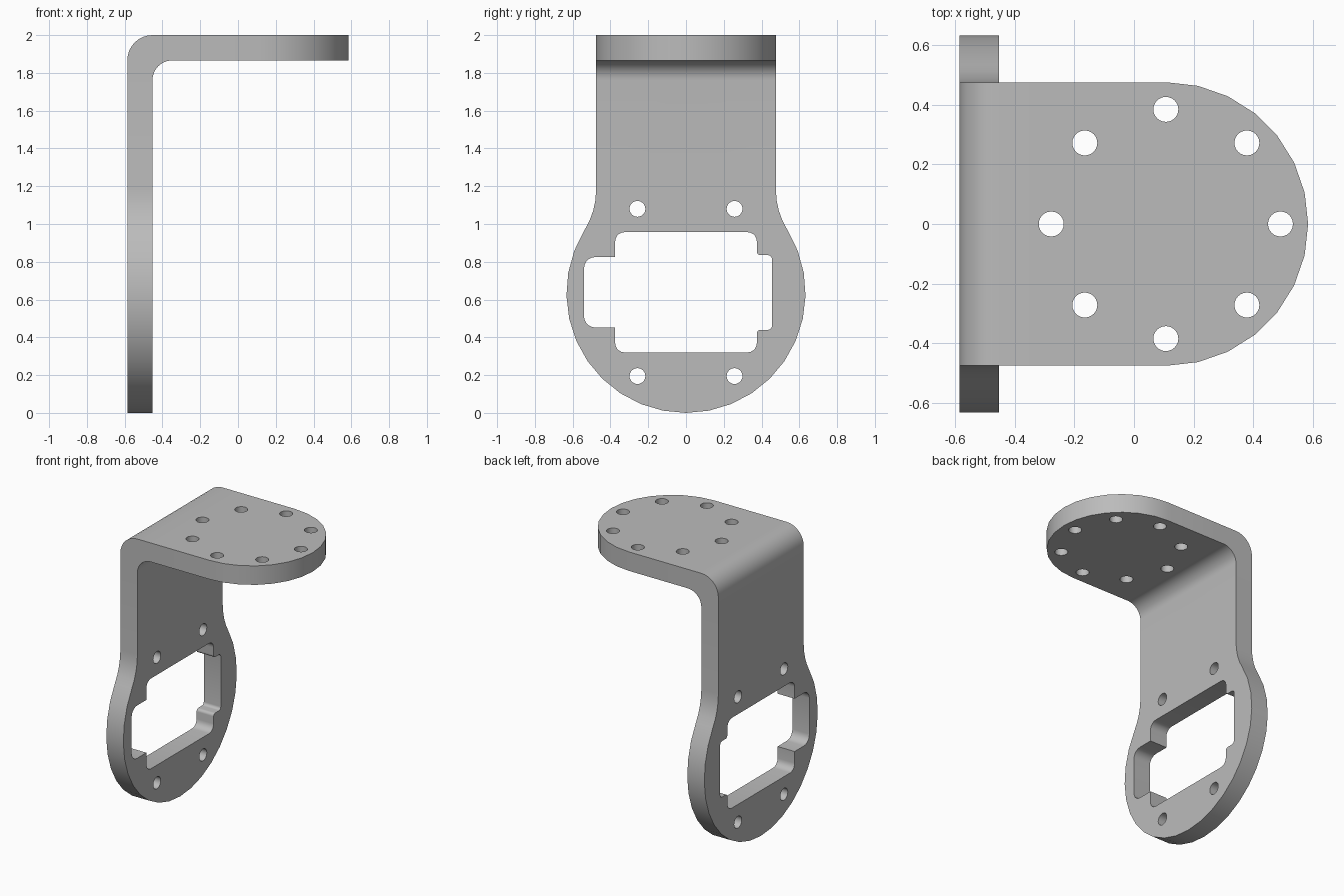
import bpy, bmesh
from math import sin, cos, pi, sqrt, atan2, radians
from mathutils import Vector

cube = bpy.data.objects.get("Cube")
if cube:
    bpy.data.objects.remove(cube)

HALF_W = 0.476                     # half width of the strip
OUT_X, IN_X = -0.586, -0.453       # wall faces
TOP_Z, UNDER_Z = 2.0, 1.866        # shelf faces
R_IN, R_OUT = 0.105, 0.133         # bend radii
STEPS, STEP = 10, 0.02             # bend strips on the flat sheet
BEND = UNDER_Z - R_IN              # sheet length where the bend starts
SHIFT = BEND + STEPS * STEP - (IN_X + R_IN)   # shelf x -> sheet length


def arc(cx, cy, r, a0, a1, n):
    return [(cx + r * cos(a0 + (a1 - a0) * i / n),
             cy + r * sin(a0 + (a1 - a0) * i / n)) for i in range(n + 1)]


def hole(cx, cy, r=0.042, n=24):
    return arc(cx, cy, r, 0, 2 * pi, n)[:-1]


def rounded(corners, n=5):
    """Polygon with a radius at each right-angled corner."""
    pts = []
    for i, (x, y, r) in enumerate(corners):
        p = Vector((x, y))
        if r == 0:
            pts.append((x, y))
            continue
        a = (Vector(corners[i - 1][:2]) - p).normalized() * r
        b = (Vector(corners[(i + 1) % len(corners)][:2]) - p).normalized() * r
        for k in range(n + 1):
            t = k / n * pi / 2
            pts.append(tuple(p + a * (1 - sin(t)) + b * (1 - cos(t))))
    return pts


# Outline of the unfolded sheet: round foot, waist fillets, straight strip, round tip
FOOT_R, FOOT_Z, WAIST_R = 0.633, 0.633, 0.4
waist_y = HALF_W + WAIST_R
waist_z = FOOT_Z + sqrt((FOOT_R + WAIST_R) ** 2 - waist_y ** 2)
a = atan2(waist_z - FOOT_Z, waist_y)
waist = arc(waist_y, waist_z, WAIST_R, pi + a, pi, 4)
tip = arc(0, 0.109 + SHIFT, HALF_W, 0, pi, 14)
foot = arc(0, FOOT_Z, FOOT_R, -pi - a, a, 22)
outline = foot + waist[1:] + tip + [(-y, z) for y, z in reversed(waist[1:])]

# Stepped opening in the wall
opening = rounded([
    (-0.375, 0.32, 0.05), (0.375, 0.32, 0.05),
    (0.375, 0.44, 0.02), (0.455, 0.44, 0.02),
    (0.455, 0.835, 0.02), (0.375, 0.835, 0.02),
    (0.375, 0.957, 0.05), (-0.375, 0.957, 0.05),
    (-0.375, 0.825, 0), (-0.54, 0.825, 0.06),
    (-0.54, 0.452, 0.06), (-0.375, 0.452, 0)])

loops = [outline, opening]
loops += [hole(s * 0.257, z) for s in (-1, 1) for z in (0.195, 1.08)]
loops += [hole(0.385 * sin(k * pi / 4), 0.107 + SHIFT + 0.385 * cos(k * pi / 4))
          for k in range(8)]

# Fill the flat sheet, cut the bend lines, give it thickness
bm = bmesh.new()
for loop in loops:
    vs = [bm.verts.new((x, y, 0)) for x, y in loop]
    for i, v in enumerate(vs):
        bm.edges.new((vs[i - 1], v))
bmesh.ops.triangle_fill(bm, use_beauty=True, edges=bm.edges[:], normal=(0, 0, 1))
for i in range(STEPS + 1):
    bmesh.ops.bisect_plane(bm, geom=bm.verts[:] + bm.edges[:] + bm.faces[:], dist=1e-5,
                           plane_co=(0, BEND + i * STEP, 0), plane_no=(0, 1, 0))
ext = bmesh.ops.extrude_face_region(bm, geom=bm.faces[:], use_keep_orig=True)
for v in ext["geom"]:
    if isinstance(v, bmesh.types.BMVert):
        v.co.z = 1


def fold(p):
    """Place a sheet point on the folded bracket."""
    outer = p.z > 0.5
    t = (p.y - BEND) / STEP
    if t < 0.01:
        return Vector((OUT_X if outer else IN_X, p.x, p.y))
    if t > STEPS - 0.01:
        return Vector((p.y - SHIFT, p.x, TOP_Z if outer else UNDER_Z))
    i = round(t)
    if outer:
        ang, r, x, z = (i - 1) / (STEPS - 2) * pi / 2, R_OUT, OUT_X, TOP_Z
    else:
        ang, r, x, z = i / STEPS * pi / 2, R_IN, IN_X, UNDER_Z
    return Vector((x + r * (1 - cos(ang)), p.x, z - r * (1 - sin(ang))))


for v in bm.verts:
    v.co = fold(v.co)
bmesh.ops.recalc_face_normals(bm, faces=bm.faces[:])
mesh = bpy.data.meshes.new("bracket")
bm.to_mesh(mesh)
bm.free()

# Plain grey metal
grey = bpy.data.materials.new("grey metal")
grey.use_nodes = True
colour = (0.5, 0.5, 0.5, 1)
grey.diffuse_color = colour
grey.node_tree.nodes["Principled BSDF"].inputs["Base Color"].default_value = colour
mesh.materials.append(grey)

bracket = bpy.data.objects.new("bracket", mesh)
bpy.context.collection.objects.link(bracket)
bpy.ops.object.select_all(action='DESELECT')
bracket.select_set(True)
bpy.context.view_layer.objects.active = bracket
bpy.ops.object.shade_smooth_by_angle(angle=radians(30))
